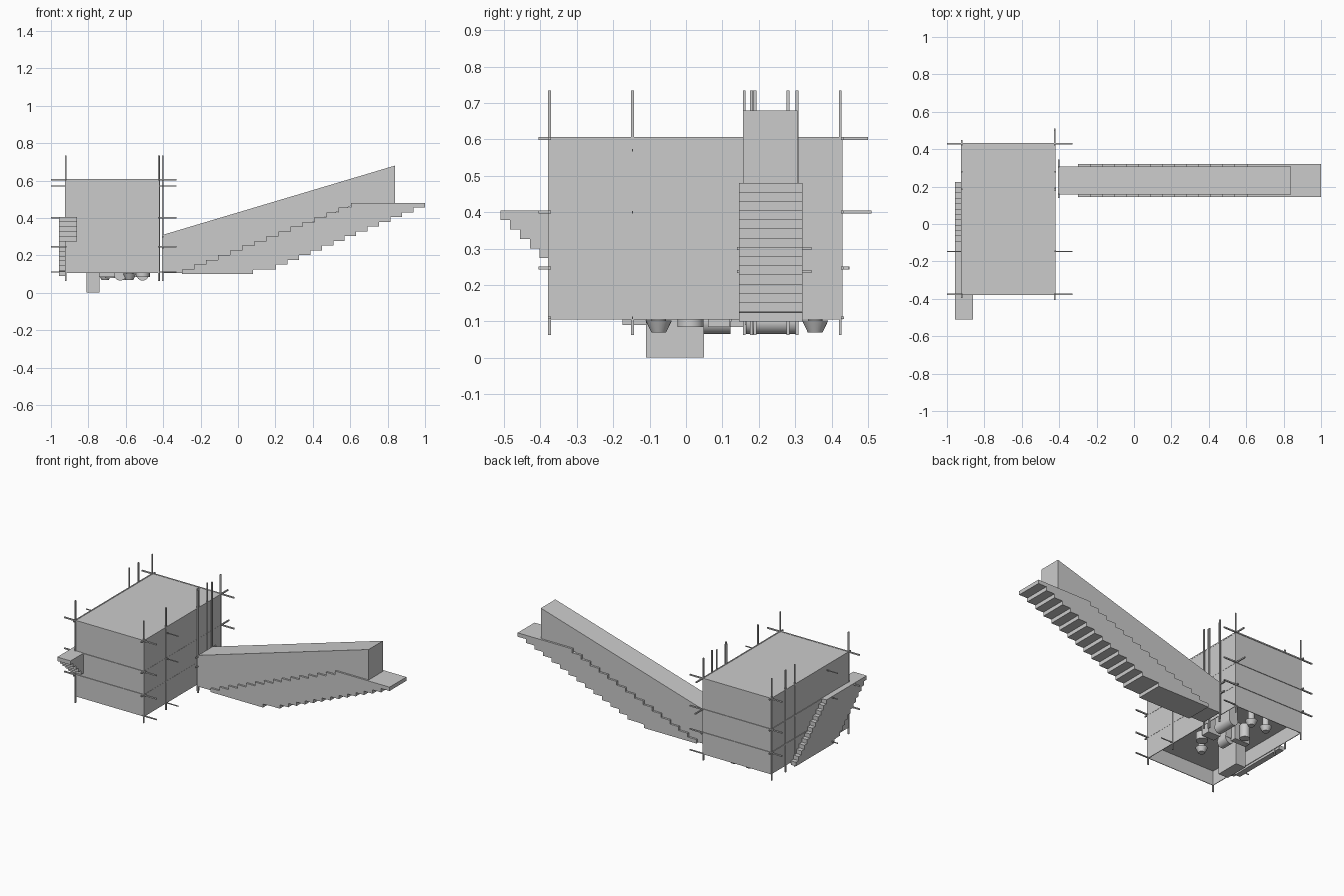
import bpy, bmesh, math
from mathutils import Vector

if "Cube" in bpy.data.objects:
    bpy.data.objects.remove(bpy.data.objects["Cube"])


def new_object(name, bm):
    bmesh.ops.recalc_face_normals(bm, faces=bm.faces)
    me = bpy.data.meshes.new(name)
    bm.to_mesh(me)
    bm.free()
    ob = bpy.data.objects.new(name, me)
    bpy.context.collection.objects.link(ob)
    return ob


def add_box(bm, lo, hi):
    lo, hi = Vector(lo), Vector(hi)
    vs = bmesh.ops.create_cube(bm, size=1)["verts"]
    for v in vs:
        v.co = Vector(a * b for a, b in zip(v.co, hi - lo)) + (lo + hi) / 2


def box(name, lo, hi):
    bm = bmesh.new()
    add_box(bm, lo, hi)
    return new_object(name, bm)


def extrude_profile(name, pts, a, b, axis):
    """Extrude a (horizontal, z) profile from a to b along axis 'x' or 'y'."""
    bm = bmesh.new()
    place = (lambda h, z, d: (d, h, z)) if axis == 'x' else (lambda h, z, d: (h, d, z))
    face = bm.faces.new([bm.verts.new(place(h, z, a)) for h, z in pts])
    ext = bmesh.ops.extrude_face_region(bm, geom=[face])["geom"]
    shift = Vector(place(0, 0, b - a))
    for e in ext:
        if isinstance(e, bmesh.types.BMVert):
            e.co += shift
    return new_object(name, bm)


def stair_profile(h0, z0, run, rise, n, h_end, under_h, under_run):
    """Stepped top, flat landing and stepped underside."""
    pts = [(h0, z0)]
    for i in range(n):
        pts.append((h0 + i * run, z0 + (i + 1) * rise))
        if i < n - 1:
            pts.append((h0 + (i + 1) * run, z0 + (i + 1) * rise))
    pts.append((h_end, z0 + n * rise))
    for i in range(n - 1, 0, -1):
        pts.append((under_h + i * under_run + under_run, z0 + i * rise))
        pts.append((under_h + i * under_run, z0 + i * rise))
    pts.append((under_h + under_run, z0 + rise))
    pts.append((under_h, z0 + rise * 0.9))
    pts.append((under_h, z0))
    return pts


X0, X1, Y0, Y1, Z0, Z1 = -0.92, -0.42, -0.375, 0.43, 0.105, 0.605

# Room shell, open underneath
bm = bmesh.new()
add_box(bm, (X0, Y0, Z0), (X1, Y1, Z1))
bottom = [f for f in bm.faces if f.calc_center_median().z < Z0 + 0.01]
bmesh.ops.delete(bm, geom=bottom, context='FACES_ONLY')
shell = new_object("room_walls", bm)
mod = shell.modifiers.new("thickness", 'SOLIDIFY')
mod.thickness, mod.offset = 0.006, -1

# Recessed floor
FL = 0.2
box("room_floor", (X0 + .003, Y0 + .003, FL), (X1 - .003, Y1 - .003, FL + .01))

# Long staircase and the sloping passage above it
n = 15
extrude_profile("long_stairs",
                stair_profile(-0.30, 0.10, 0.0645, 0.38 / n, n, 1.0, 0.08, 0.92 / n),
                0.145, 0.32, 'y')
extrude_profile("stair_passage",
                [(-.40, .105), (-.40, .31), (.84, .68), (.84, .47), (.62, .47), (-.26, .105)],
                0.157, 0.307, 'y')

# Side staircase climbing towards the front, with corner landing
n = 12
side = [(-h, z) for h, z in
        stair_profile(-0.225, 0.09, 0.345 / 12, 0.315 / n, n, 0.51, 0.175, 0.335 / n)]
extrude_profile("side_stairs", side, -0.957, X0, 'x')
m = 5
corner = [(Y0, .405), (-.51, .405)]
for i in range(m):
    h = -.51 + i * .027
    corner += [(h, .379 - i * .0263), (min(h + .027, Y0), .379 - i * .0263)]
extrude_profile("side_stairs_corner", corner, X0, -0.86, 'x')

# Thin guide rods through the walls
bm = bmesh.new()
R = 0.004
RODS_XY = [(X0, Y0), (X0, Y1 - .006), (X1 - .003, Y0), (X1 - .003, Y1 - .006),
           (X1, -.147), (X0, .185), (X0, .28), (X1, .18), (X1, .19), (X1, .28),
           (-.402, .16), (-.402, .305)]
for x, y in RODS_XY:
    add_box(bm, (x - R, y - R, .063), (x + R, y + R, .735))
for z in (.603, .4, .247):
    for y in (Y0, Y1):
        add_box(bm, (-1, y - R, z - R), (-.328, y + R, z + R))
    for x, a, b in ((X0, -.395, .45), (X1 - .003, -.405, .51 if z == .4 else .5 if z > .5 else .448)):
        add_box(bm, (x - R, a, z - R), (x + R, b, z + R))
for y in (Y0, Y1):
    add_box(bm, (X1 - .01, y - R, .107), (-.328, y + R, .113))
for z in (.57, .4, .11):
    for a, b in ((-1, X0 + .01), (X1 - .01, -.33)):
        add_box(bm, (a, -.149, z - .003), (b, -.145, z + .003))
for z in (.3, .237):
    add_box(bm, (-.406, .14, z - R), (-.398, .345, z + R))
new_object("guide_rods", bm)

# Lower block under the floor
box("lower_block", (-.81, -.11, 0), (-.74, .05, FL))


# Fittings hanging below the floor
def cone(name, loc, r1, r2, depth, axis='z', seg=24):
    rot = (math.pi / 2, 0, 0) if axis == 'y' else (0, 0, 0)
    bpy.ops.mesh.primitive_cone_add(vertices=seg, radius1=r1, radius2=r2, depth=depth,
                                    location=loc, rotation=rot)
    bpy.context.object.name = name
    bpy.ops.object.shade_smooth_by_angle()


for i, (x, y) in enumerate([(-.60, .355), (-.71, .355), (-.58, -.075)]):
    cone(f"tapered_stool_{i}", (x, y, .0855), .02, .036, .033)
    cone(f"stool_stem_{i}", (x, y, .15), .02, .02, .1)
cone("drum_long", (-.51, .233, .098), .033, .033, .135, 'y')
cone("drum_short", (-.63, .085, .098), .033, .033, .075, 'y')
cone("round_seat", (-.51, .012, .11), .036, .036, .05)
cone("round_tank", (-.68, .20, .125), .03, .03, .09)
for i, (lo, hi) in enumerate([((-.54, .165), (-.48, .30)), ((-.66, .05), (-.60, .125)),
                              ((-.75, .12), (-.64, .16)), ((-.56, .06), (-.47, .12))]):
    box(f"low_cabinet_{i}", (*lo, .085 if i > 1 else .1), (*hi, FL))
